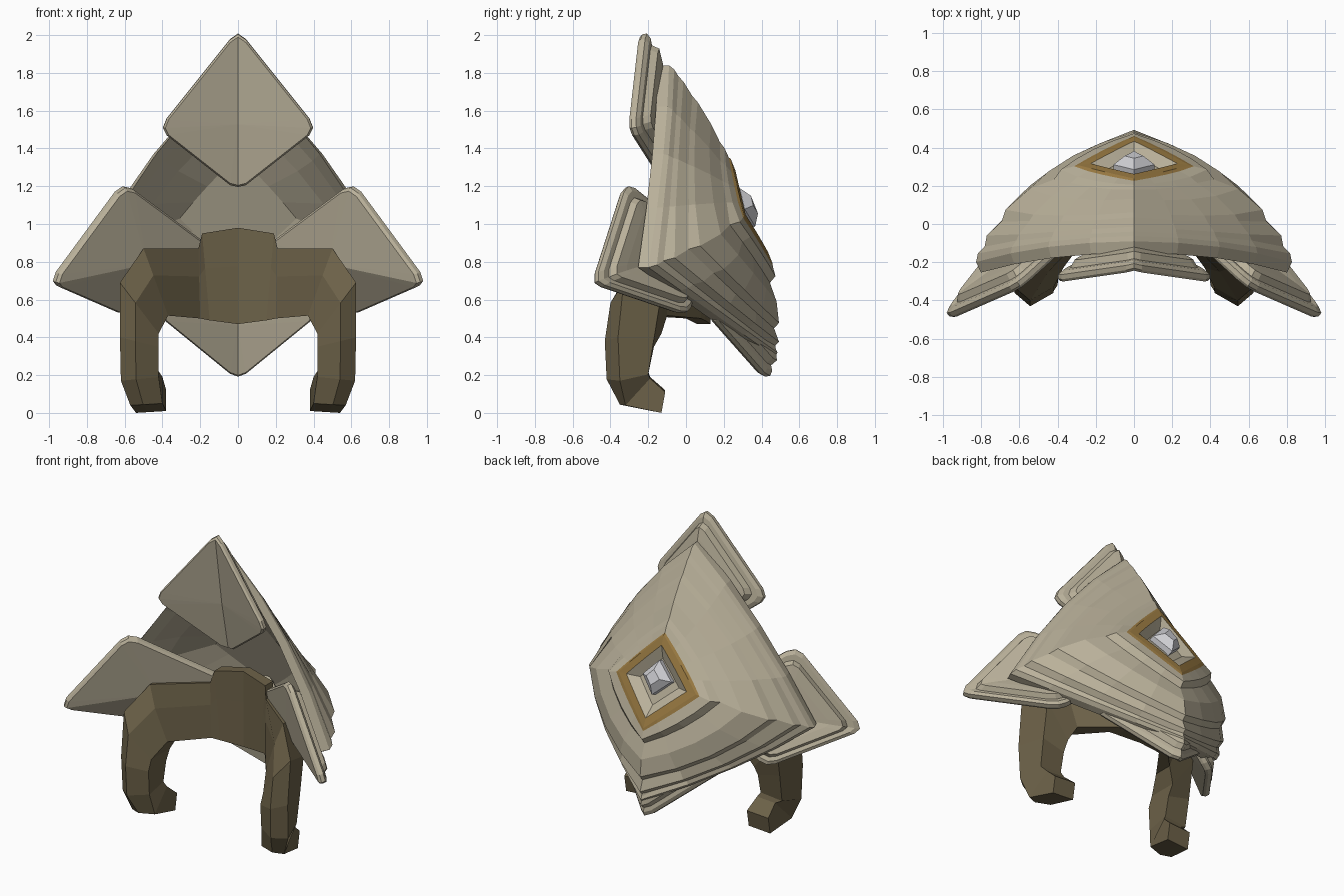
import bpy, bmesh
from mathutils import Vector as V

cube = bpy.data.objects.get("Cube")
if cube:
    bpy.data.objects.remove(cube)


def material(name, rgb):
    m = bpy.data.materials.new(name)
    m.use_nodes = True
    m.diffuse_color = (*rgb, 1)
    m.node_tree.nodes["Principled BSDF"].inputs["Base Color"].default_value = (*rgb, 1)
    return m


TAN = material("bone tan", (0.49, 0.44, 0.325))
BROWN = material("dark brown", (0.15, 0.12, 0.065))
GOLD = material("old gold", (0.33, 0.2, 0.055))
WHITE = material("pale gem", (0.65, 0.65, 0.68))


def loft(name, rings, mats, front=None, back=None, gold_bands=()):
    """Skin closed rings in order and close both ends, with a fan if a centre is given."""
    bm = bmesh.new()
    rows = [[bm.verts.new(p) for p in ring] for ring in rings]
    n = len(rows[0])
    for k in range(len(rows) - 1):
        for i in range(n):
            j = (i + 1) % n
            f = bm.faces.new((rows[k][i], rows[k][j], rows[k + 1][j], rows[k + 1][i]))
            f.material_index = 1 if k in gold_bands else 0
    for row, centre in ((rows[0], front), (rows[-1], back)):
        if centre is None:
            bm.faces.new(row)
        else:
            c = bm.verts.new(centre)
            for i in range(n):
                bm.faces.new((row[i], row[(i + 1) % n], c))
    bmesh.ops.recalc_face_normals(bm, faces=bm.faces)
    me = bpy.data.meshes.new(name)
    bm.to_mesh(me)
    bm.free()
    for m in mats:
        me.materials.append(m)
    ob = bpy.data.objects.new(name, me)
    bpy.context.collection.objects.link(ob)


def flip(p):
    return V((-p.x, p.y, p.z))


def quad(a, b, c, t):
    """Quadratic through a, b, c at t = 0, 0.5, 1."""
    return a * (2 * t - 1) * (t - 1) + b * 4 * t * (1 - t) + c * t * (2 * t - 1)


# Main shield: half outlines (top, upper edge, side, lower edge, bottom)
OUTER = [V(p) for p in ((0, -.08, 1.84), (.45, -.11, 1.37), (.83, -.19, .77), (.47, .15, .53), (0, .48, .3))]
MIDDLE = [V(p) for p in ((0, .1, 1.58), (.33, .09, 1.28), (.6, .13, .92), (.35, .33, .7), (0, .475, .54))]
INNER = [V(p) for p in ((0, .23, 1.34), (.15, .265, 1.19), (.29, .3, 1.04), (.15, .375, .92), (0, .45, .79))]


def shield_ring(s, push, upper):
    """Ring at s from rim to centre; the upper edges may be pushed less than the lower ones."""
    ctrl = [quad(a, b, c, s) for a, b, c in zip(OUTER, MIDDLE, INNER)]
    half = [quad(*ctrl[:3], i / 4) for i in range(4)] + [quad(*ctrl[2:], i / 4) for i in range(5)]
    half = [p + V((p.x * .5, .9, 0)).normalized() * (upper if i < 4 else push)
            for i, p in enumerate(half)]
    return half + [flip(p) for p in half[-2:0:-1]]


gem_centre = (INNER[0] + INNER[4]) / 2
gem_normal = V((0, .93, .36))


def inset(scale, push):
    return [gem_centre + (p - gem_centre) * scale + gem_normal * push for p in shield_ring(1, 0, 0)]


shell = [(.95, -.09), (.5, -.08), (.2, -.07), (0, -.07), (0, -.01)]
tiers = [(.04, .005), (.11, -.013), (.16, .012), (.31, -.013), (.37, .014),
         (.6, .008), (.8, -.018), (.87, .015), (.97, .008)]
rings = [shield_ring(s, d, d) for s, d in shell] + [shield_ring(s, d, d * .25) for s, d in tiers]
first_gold = len(rings)
rings += [inset(1, .008), inset(.78, .008), inset(.5, -.04)]
loft("main_shield", rings, [TAN, GOLD], gold_bands=[first_gold - 1, first_gold])

# Gem in the recess
corners = [INNER[0], INNER[2], INNER[4], flip(INNER[2])]
gem_middle = gem_centre + V((0, -.01, .025))
loft("gem", [[gem_middle + (p - gem_centre) * s + gem_normal * d for p in corners]
             for s, d in ((.37, -.06), (.37, -.005), (.17, .035))], [WHITE])


# Small stepped diamond plates
def diamond_plate(name, corners):
    pts = [V(p) for p in corners]
    c = (pts[0] + pts[2]) / 2
    n = (pts[2] - pts[0]).cross(pts[3] - pts[1]).normalized()
    if n.y < 0:
        n = -n
    outline = []
    for i, p in enumerate(pts):
        outline += [p.lerp(pts[i - 1], .1), p.lerp(c, .055), p.lerp(pts[(i + 1) % 4], .1)]
    steps = [(.97, 0), (1, .015), (1, .04), (.93, .055), (.84, .055), (.78, .09), (.6, .095)]
    loft(name, [[c + (p - c) * s + n * d for p in outline] for s, d in steps],
         [TAN], front=pts[0].lerp(pts[2], .58) - n * .01, back=c + n * .1)


diamond_plate("top_plate", [(0, -.25, 2.025), (.42, -.31, 1.5), (0, -.1, 1.17), (-.42, -.31, 1.5)])
diamond_plate("bottom_plate", [(0, .28, .87), (.43, .1, .52), (0, .41, .17), (-.43, .1, .52)])
for side, x in (("left", 1), ("right", -1)):
    diamond_plate(side + "_plate", [(x * .98, -.51, .68), (x * .59, -.34, 1.21),
                                    (x * .13, .08, .87), (x * .59, -.01, .51)])

# Brown frame: outer x z, inner x z, front y, back y, ridge, back lift
stations = [
    (0, .98, 0, .47, .06, .13, 0, 0),
    (.19, .95, .15, .49, .02, .1, 0, 0),
    (.21, .87, .2, .5, .0, .08, 0, 0),
    (.5, .87, .37, .515, -.23, -.1, .02, 0),
    (.625, .69, .42, .42, -.33, -.13, .07, 0),
    (.625, .4, .42, .35, -.36, -.17, .07, 0),
    (.62, .17, .42, .19, -.35, -.2, .07, .03),
    (.57, .04, .4, .05, -.32, -.19, .03, .14),
    (.54, 0, .38, .01, -.13, -.11, 0, .11),
]
half = []
for ox, oz, ix, iz, front, back, ridge, lift in stations:
    a, b = V((ox, front, oz)), V((ix, front, iz))
    deep = V((0, back - front, lift))
    taper = .2 if ridge > .02 else 0
    half.append([a, a.lerp(b, .4) - V((0, ridge, 0)), b, b + deep, a.lerp(b, taper) + deep])
loft("neck_frame", [[flip(p) for p in ring] for ring in half[:0:-1]] + half, [BROWN])
